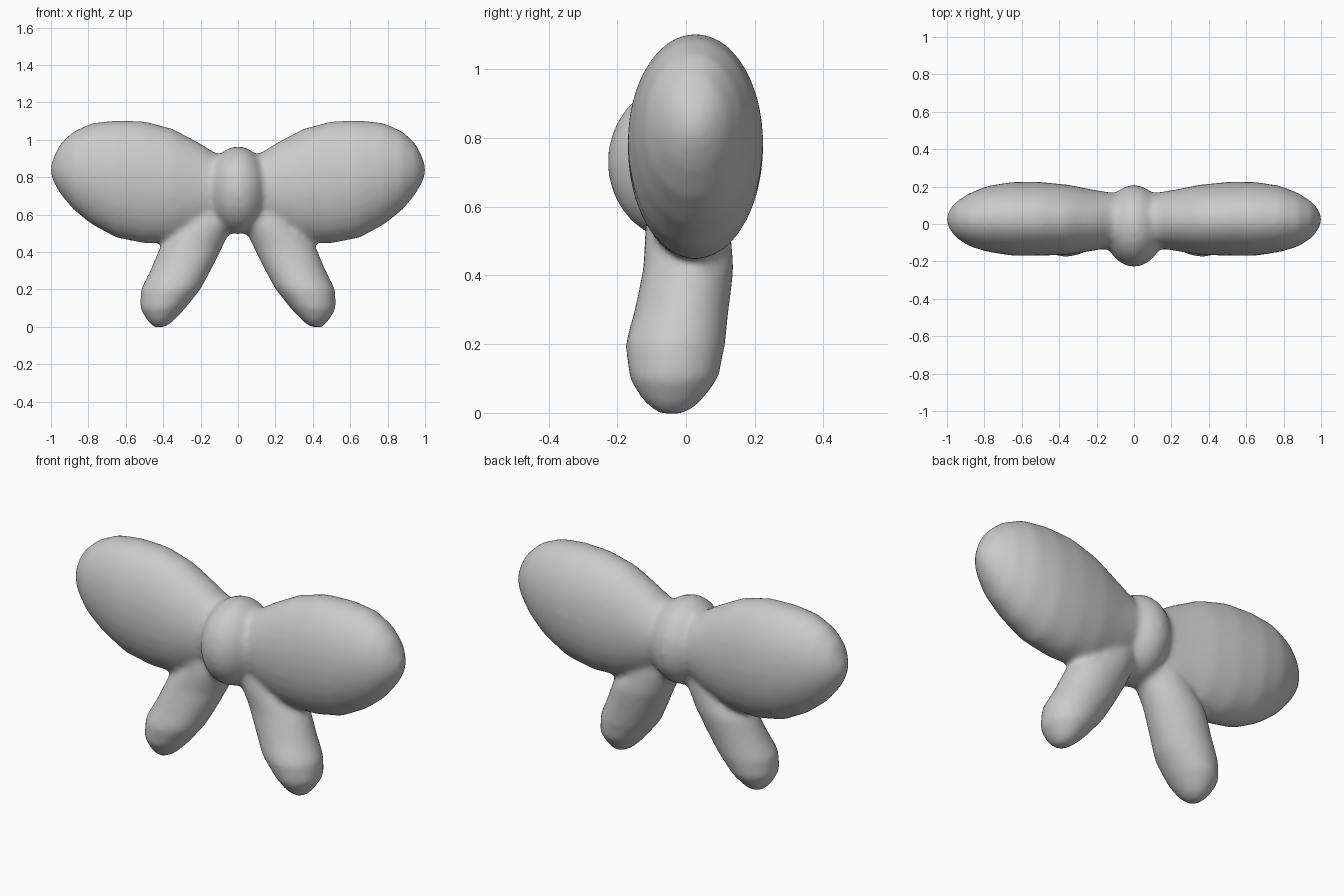
import bpy, bmesh, math
from mathutils import Vector

old = bpy.data.objects.get("Cube")
if old:
    bpy.data.objects.remove(old, do_unlink=True)

grey = bpy.data.materials.new("light grey")
grey.use_nodes = True
COLOUR = (0.6, 0.6, 0.6, 1)
grey.diffuse_color = COLOUR
grey.node_tree.nodes["Principled BSDF"].inputs["Base Color"].default_value = COLOUR

SIDES = 28


def loft(bm, stations, place):
    """Skin ellipses given as (t, a_min, a_max, b_min, b_max), closed at both ends."""
    rings = []
    for t, a0, a1, b0, b1 in stations:
        ring = []
        for i in range(SIDES):
            ang = math.tau * i / SIDES
            a = (a0 + a1) / 2 + (a1 - a0) / 2 * math.cos(ang)
            b = (b0 + b1) / 2 + (b1 - b0) / 2 * math.sin(ang)
            ring.append(bm.verts.new(place(t, a, b)))
        rings.append(ring)
    for r, s in zip(rings, rings[1:]):
        for i in range(SIDES):
            j = (i + 1) % SIDES
            bm.faces.new((r[i], r[j], s[j], s[i]))
    bm.faces.new(rings[0][::-1])
    bm.faces.new(rings[-1])


# Loop: x, then y range, then z range
loop = [
    (0.03, -0.10, 0.14, 0.60, 0.90),
    (0.13, -0.13, 0.17, 0.54, 0.935),
    (0.20, -0.14, 0.18, 0.50, 0.98),
    (0.35, -0.165, 0.21, 0.45, 1.06),
    (0.50, -0.17, 0.225, 0.445, 1.10),
    (0.65, -0.17, 0.225, 0.475, 1.105),
    (0.78, -0.15, 0.205, 0.545, 1.09),
    (0.88, -0.12, 0.165, 0.625, 1.045),
    (0.95, -0.075, 0.12, 0.71, 0.98),
    (0.985, -0.03, 0.08, 0.77, 0.91),
    (1.003, 0.01, 0.04, 0.82, 0.86),
]
# Tail: z, then x range, then y range
tail = [
    (0.66, 0.02, 0.26, -0.10, 0.12),
    (0.54, 0.03, 0.32, -0.12, 0.13),
    (0.42, 0.085, 0.42, -0.125, 0.14),
    (0.30, 0.145, 0.47, -0.15, 0.125),
    (0.20, 0.20, 0.52, -0.178, 0.115),
    (0.10, 0.28, 0.525, -0.165, 0.095),
    (0.04, 0.335, 0.49, -0.13, 0.05),
    (0.01, 0.37, 0.465, -0.10, 0.02),
    (-0.004, 0.40, 0.445, -0.075, -0.01),
]

bm = bmesh.new()
for side in (-1, 1):
    loft(bm, loop, lambda t, a, b: (side * t, a, b))
    loft(bm, tail, lambda t, a, b: (side * a, b, t))

# Centre knot
ball = bmesh.ops.create_uvsphere(bm, u_segments=28, v_segments=16, radius=1)["verts"]
for v in ball:
    v.co = Vector((v.co.x * 0.165, v.co.y * 0.22 - 0.01, v.co.z * 0.235 + 0.73))
bmesh.ops.recalc_face_normals(bm, faces=bm.faces)

mesh = bpy.data.meshes.new("bow")
bm.to_mesh(mesh)
bm.free()
mesh.materials.append(grey)
bow = bpy.data.objects.new("bow", mesh)
bpy.context.collection.objects.link(bow)

# Melt the parts into one soft skin
remesh = bow.modifiers.new("merge", 'REMESH')
remesh.mode = 'VOXEL'
remesh.voxel_size = 0.016
remesh.use_smooth_shade = True
soften = bow.modifiers.new("soften", 'SMOOTH')
soften.factor = 0.5
soften.iterations = 12
